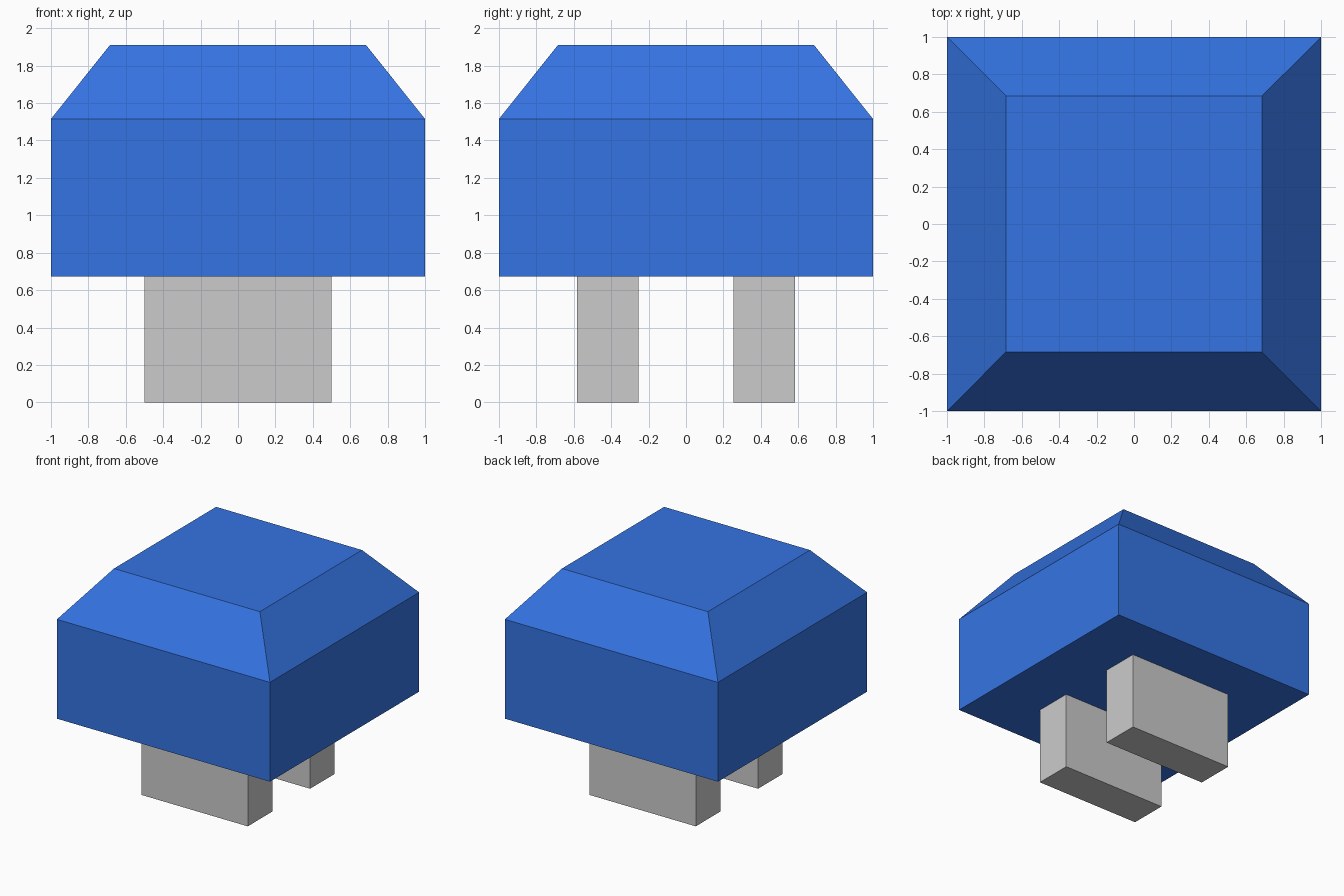
import bpy, bmesh

if "Cube" in bpy.data.objects:
    bpy.data.objects.remove(bpy.data.objects["Cube"])


def new_object(name, bm):
    bmesh.ops.recalc_face_normals(bm, faces=bm.faces)
    mesh = bpy.data.meshes.new(name)
    bm.to_mesh(mesh)
    bm.free()
    obj = bpy.data.objects.new(name, mesh)
    bpy.context.collection.objects.link(obj)
    return obj


def box(bm, x0, x1, y0, y1, z0, z1):
    verts = bmesh.ops.create_cube(bm, size=1)["verts"]
    for v in verts:
        v.co.x = x1 if v.co.x > 0 else x0
        v.co.y = y1 if v.co.y > 0 else y0
        v.co.z = z1 if v.co.z > 0 else z0


# Cap: square block whose top face is inset and raised to a smaller square
bm = bmesh.new()
box(bm, -1, 1, -1, 1, 0.672, 1.515)
bm.normal_update()
top = max(bm.faces, key=lambda f: f.calc_center_median().z)
bmesh.ops.inset_region(bm, faces=[top], thickness=0.3)
for v in top.verts:
    v.co.x = 0.685 if v.co.x > 0 else -0.685
    v.co.y = 0.685 if v.co.y > 0 else -0.685
    v.co.z = 1.91
cap = new_object("cap", bm)
blue = bpy.data.materials.new("blue")
blue.diffuse_color = (0.035, 0.175, 0.77, 1)
blue.use_nodes = True
blue.node_tree.nodes["Principled BSDF"].inputs["Base Color"].default_value = blue.diffuse_color
cap.data.materials.append(blue)

# Two parallel legs under the cap, mirrored front to back
for name, side in (("front_leg", -1), ("back_leg", 1)):
    bm = bmesh.new()
    y0, y1 = sorted((side * 0.253, side * 0.583))
    box(bm, -0.5, 0.5, y0, y1, 0, 0.672)
    new_object(name, bm)
